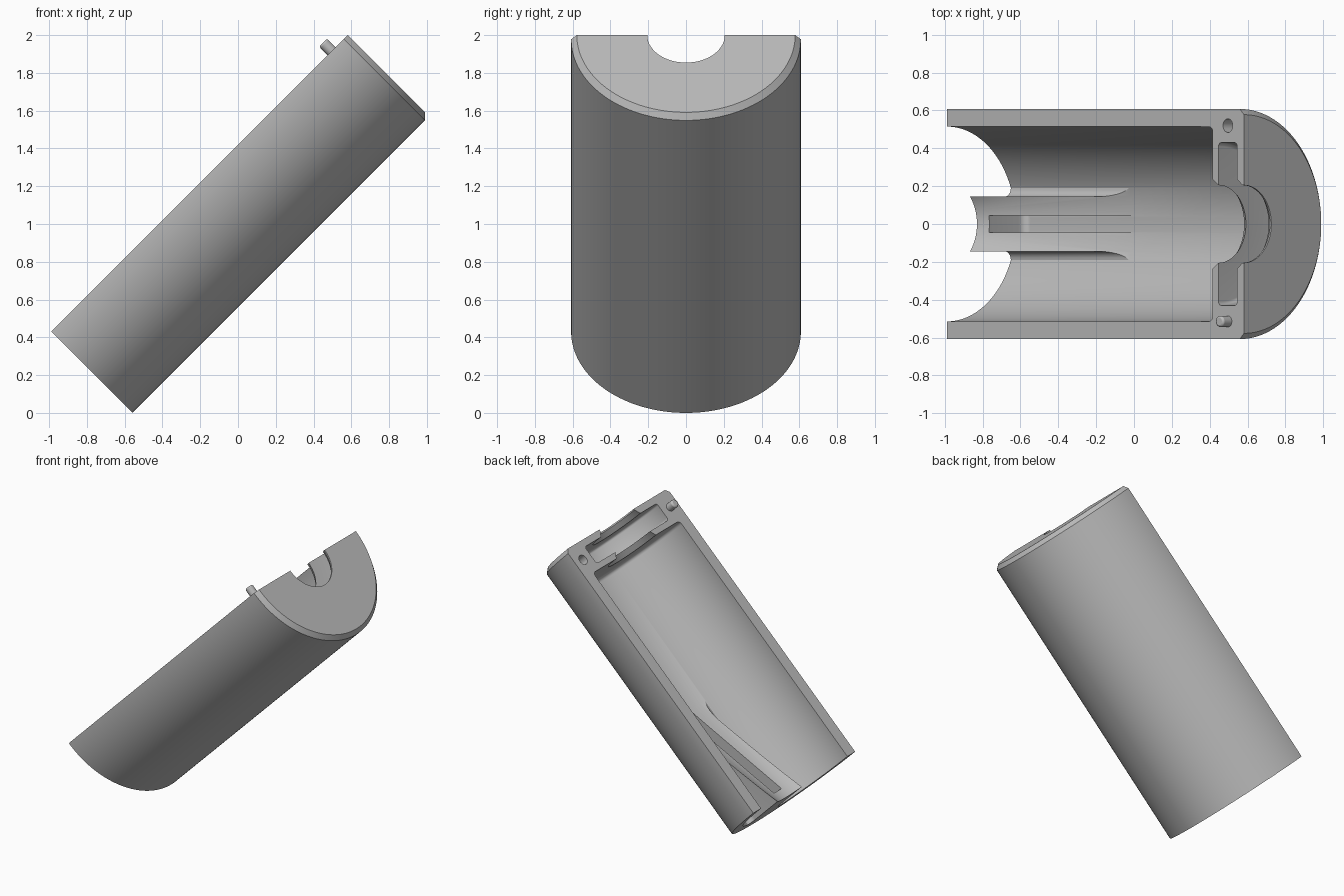
import bpy, bmesh
from math import sin, cos, pi, radians, sqrt
from mathutils import Matrix, Vector

if "Cube" in bpy.data.objects:
    bpy.data.objects.remove(bpy.data.objects["Cube"])

# Built lying along x with the split face up, then tilted to stand on its corner
R, BORE, LENGTH = 0.608, 0.515, 2.22
TILT = Matrix.Translation((-0.989, 0, R / sqrt(2))) @ Matrix.Rotation(-pi / 4, 4, 'Y')

grey = bpy.data.materials.new("plain grey")
grey.use_nodes = True
grey.diffuse_color = (0.5, 0.5, 0.5, 1)
grey.node_tree.nodes["Principled BSDF"].inputs["Base Color"].default_value = (0.5, 0.5, 0.5, 1)


def finish(name, bm):
    bmesh.ops.recalc_face_normals(bm, faces=bm.faces)
    mesh = bpy.data.meshes.new(name)
    bm.to_mesh(mesh)
    bm.free()
    mesh.materials.append(grey)
    obj = bpy.data.objects.new(name, mesh)
    bpy.context.collection.objects.link(obj)
    return obj


def activate(obj):
    bpy.ops.object.select_all(action='DESELECT')
    obj.select_set(True)
    bpy.context.view_layer.objects.active = obj


def combine(obj, other, operation):
    mod = obj.modifiers.new(operation.lower(), 'BOOLEAN')
    mod.operation, mod.object, mod.solver = operation, other, 'EXACT'
    activate(obj)
    bpy.ops.object.modifier_apply(modifier=mod.name)
    bpy.data.objects.remove(other)


def arc(cx, cy, r, start, end, steps=6):
    angles = [radians(start + (end - start) * i / steps) for i in range(steps + 1)]
    return [(cx + r * cos(a), cy + r * sin(a)) for a in angles]


def half_turn(name, profile, steps=96):
    """Sweep a closed (along, radius) profile through the lower half circle."""
    bm = bmesh.new()
    rings = []
    for i in range(steps + 1):
        a = pi * i / steps
        rings.append([bm.verts.new((u, r * cos(a), -r * sin(a))) for u, r in profile])
    n = len(profile)
    for a, b in zip(rings, rings[1:]):
        for j in range(n):
            k = (j + 1) % n
            bm.faces.new((a[j], a[k], b[k], b[j]))
    bm.faces.new(rings[0])
    bm.faces.new(rings[-1])
    return finish(name, bm)


def prism(name, points, direction):
    bm = bmesh.new()
    face = bm.faces.new([bm.verts.new(p) for p in points])
    new = bmesh.ops.extrude_face_region(bm, geom=[face])["geom"]
    verts = [g for g in new if isinstance(g, bmesh.types.BMVert)]
    bmesh.ops.translate(bm, verts=verts, vec=Vector(direction))
    return finish(name, bm)


def cone(name, r1, r2, depth, matrix, segments=32):
    bm = bmesh.new()
    bmesh.ops.create_cone(bm, cap_ends=True, segments=segments, radius1=r1,
                          radius2=r2, depth=depth, matrix=matrix)
    return finish(name, bm)


# Half shell: chamfered outside, bore, end wall with disc groove and throat
profile = [(0, R), (LENGTH - 0.03, R), (LENGTH, R - 0.03), (LENGTH, 0.205), (2.21, 0.205), (2.17, 0.235)]
profile += arc(2.15, 0.41, 0.02, 0, 90) + arc(2.05, 0.41, 0.02, 90, 180)
profile += [(2.03, 0.205), (1.987, 0.235)]
profile += arc(1.957, BORE - 0.03, 0.03, 0, 90) + [(0, BORE)]
shell = half_turn("half_shell", profile)

# Ramp inside the open end, with filleted feet and a conical top
side = [(0.145, 0)] + arc(0.19, -0.433, 0.045, 180, 270) + [(0.19, -0.54)]
outline = side + [(-y, z) for y, z in reversed(side)]
ramp = prism("ramp", [(0, y, z) for y, z in outline], (0.95, 0, 0))
along = Matrix.Translation((0.45, 0, 0)) @ Matrix.Rotation(pi / 2, 4, 'Y')
combine(ramp, cone("ramp_cutter", 0.192, 0.553, 1.1, along, 128), 'DIFFERENCE')

# Slot down the middle of the ramp, closed at the outer end
slot = [(0.07, 0.1)] + arc(0.115, -0.47, 0.045, 180, 270) + [(0.13, -0.56), (1, -0.56), (1, 0.1)]
combine(ramp, prism("slot_cutter", [(u, -0.045, z) for u, z in slot], (0, 0.09, 0)), 'DIFFERENCE')
combine(shell, ramp, 'UNION')

# Locating hole on one rim and matching peg on the other
hole = cone("hole_cutter", 0.036, 0.036, 0.2, Matrix.Translation((2.1, 0.52, 0)))
combine(shell, hole, 'DIFFERENCE')
peg = cone("locating_peg", 0.03, 0.03, 0.13, Matrix.Translation((2.1, -0.515, 0)))
bevel = peg.modifiers.new("rounded_tip", 'BEVEL')
bevel.width, bevel.segments = 0.01, 2

for obj in (shell, peg):
    obj.data.transform(TILT)
    activate(obj)
    bpy.ops.object.shade_smooth_by_angle(angle=radians(30))
